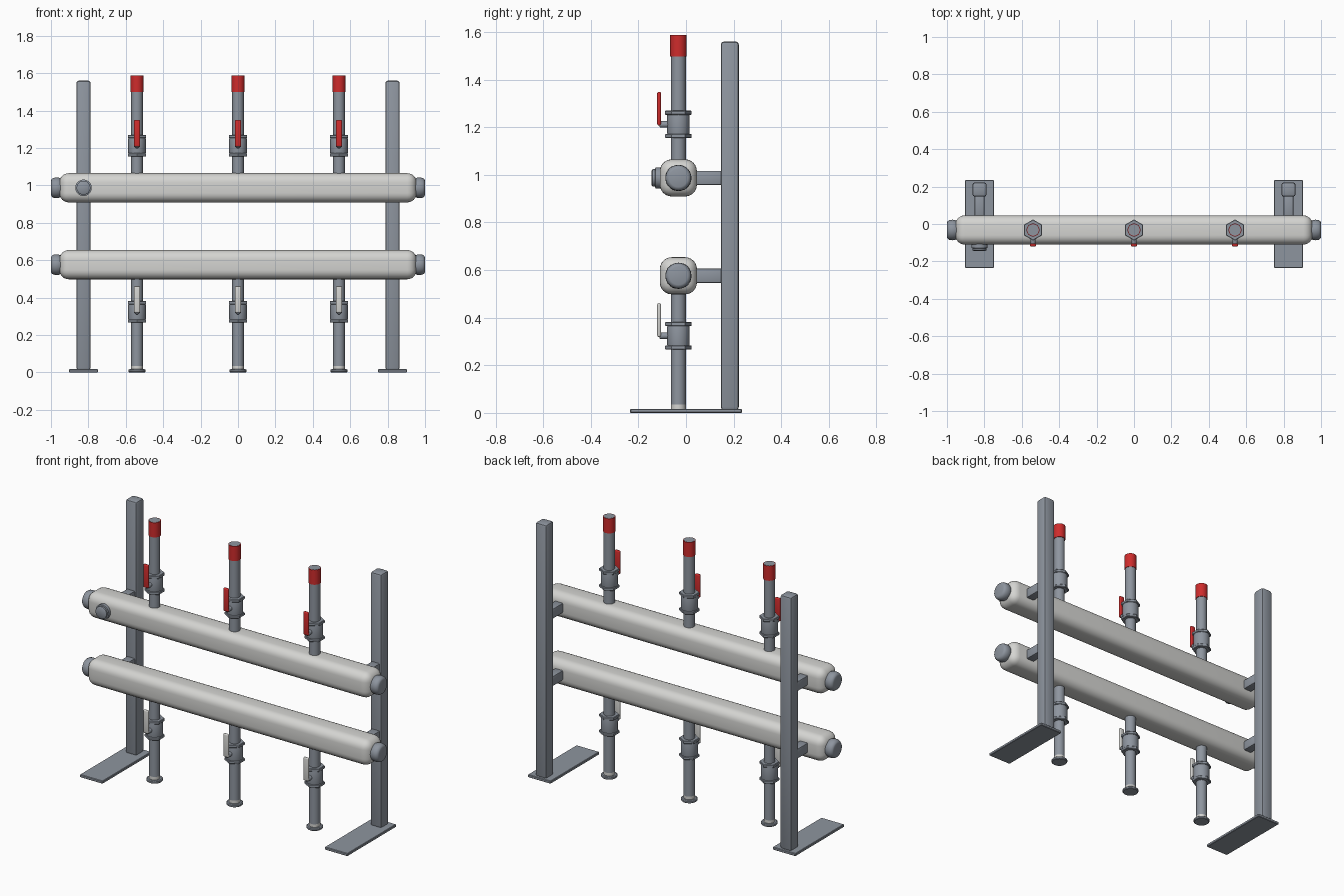
import bpy, bmesh, math
from mathutils import Matrix, Vector

if "Cube" in bpy.data.objects:
    bpy.data.objects.remove(bpy.data.objects["Cube"])


def material(name, rgb):
    m = bpy.data.materials.new(name)
    m.diffuse_color = (*rgb, 1)
    m.use_nodes = True
    m.node_tree.nodes["Principled BSDF"].inputs["Base Color"].default_value = m.diffuse_color
    return m


STEEL = material("steel grey", (0.27, 0.30, 0.345))
LIGHT = material("light grey", (0.66, 0.66, 0.64))
RED = material("red", (0.62, 0.025, 0.025))

Y = -0.032            # depth of the pipe centre line
TOP_Z, LOW_Z = 0.987, 0.576
POST_X = 0.826


def finish(name, bm, mat, smooth=True, angle=35):
    bmesh.ops.recalc_face_normals(bm, faces=bm.faces)
    me = bpy.data.meshes.new(name)
    bm.to_mesh(me)
    bm.free()
    ob = bpy.data.objects.new(name, me)
    bpy.context.collection.objects.link(ob)
    me.materials.append(mat)
    if smooth:
        bpy.ops.object.select_all(action='DESELECT')
        ob.select_set(True)
        bpy.context.view_layer.objects.active = ob
        bpy.ops.object.shade_smooth_by_angle(angle=math.radians(angle))
    return ob


def box(name, mat, x, y, z, bevel=0.0, segments=2):
    """Box from (min, max) ranges, with optional rounded edges."""
    bm = bmesh.new()
    bmesh.ops.create_cube(bm, size=1)
    for v in bm.verts:
        v.co = Vector([(r[0] + r[1]) / 2 + c * (r[1] - r[0])
                       for r, c in zip((x, y, z), v.co)])
    if bevel:
        bmesh.ops.bevel(bm, geom=bm.edges[:], offset=bevel, segments=segments,
                        profile=0.5, affect='EDGES')
    return finish(name, bm, mat, smooth=bevel > 0)


def turned(name, mat, origin, axis, profile, sides=28):
    """Closed solid turned from (radius, distance) pairs along an axis."""
    bm = bmesh.new()
    frame = Matrix.Translation(origin) @ \
        Vector(axis).to_track_quat('Z', 'Y').to_matrix().to_4x4()
    rings = []
    for r, d in profile:
        rings.append([bm.verts.new(frame @ Vector((
            r * math.sin(2 * math.pi * i / sides),
            r * math.cos(2 * math.pi * i / sides), d))) for i in range(sides)])
    for a, b in zip(rings, rings[1:]):
        for i in range(sides):
            j = (i + 1) % sides
            bm.faces.new((a[i], a[j], b[j], b[i]))
    bm.faces.new(rings[0])
    bm.faces.new(rings[-1])
    return finish(name, bm, mat, smooth=sides > 8)


def valve(prefix, x, z, handle_mat):
    """Ball valve: body, hexagonal nuts, stem and upright lever."""
    turned(prefix + "_valve_body", STEEL, (x, Y, z), (0, 0, 1),
           [(0.044, -0.05), (0.047, -0.038), (0.047, 0.038), (0.044, 0.05)])
    for side, dz in (("lower", -0.049), ("upper", 0.049)):
        turned(f"{prefix}_{side}_nut", STEEL, (x, Y, z + dz), (0, 0, 1),
               [(0.053, -0.009), (0.056, -0.006), (0.056, 0.006), (0.053, 0.009)],
               sides=6)
    turned(prefix + "_valve_stem", STEEL, (x, Y, z), (0, -1, 0),
           [(0.014, 0.03), (0.014, 0.074), (0.011, 0.079)], sides=16)
    box(prefix + "_lever", handle_mat, (x - 0.017, x + 0.017),
        (-0.121, -0.105), (z - 0.005, z + 0.137), 0.007, 3)


# Stand: posts, foot plates and brackets on both sides
for side, s in (("left", -1), ("right", 1)):
    px = s * POST_X
    box(side + "_foot_plate", STEEL, (px - 0.077, px + 0.077),
        (-0.235, 0.235), (0.0, 0.017), 0.003, 1)
    box(side + "_post", STEEL, (px - 0.038, px + 0.038),
        (0.146, 0.222), (0.012, 1.56), 0.013, 2)
    for level, z in (("upper", TOP_Z), ("lower", LOW_Z)):
        box(f"{side}_{level}_bracket", STEEL, (px - 0.027, px + 0.027),
            (0.03, 0.16), (z - 0.03, z + 0.03), 0.006, 2)

# Two rounded square headers with end plugs
for level, z in (("upper", TOP_Z), ("lower", LOW_Z)):
    box(level + "_header", LIGHT, (-0.955, 0.955),
        (Y - 0.078, Y + 0.078), (z - 0.078, z + 0.078), 0.05, 6)
    for side, s in (("left", -1), ("right", 1)):
        turned(f"{level}_{side}_end_plug", STEEL, (0, Y, z), (s, 0, 0),
               [(0.048, 0.945), (0.054, 0.958), (0.055, 0.972),
                (0.053, 0.987), (0.046, 0.997), (0.038, 1.0)])

# Port plug on the front of the upper header
turned("front_port_plug", STEEL, (-POST_X, Y, TOP_Z), (0, -1, 0),
       [(0.044, 0.07), (0.044, 0.096), (0.037, 0.098),
        (0.037, 0.108), (0.031, 0.112)])

# Three risers and three drops, each with a valve
for i, x in enumerate((-0.54, 0, 0.54), 1):
    turned(f"riser_{i}", STEEL, (x, Y, 0), (0, 0, 1),
           [(0.031, 1.03), (0.031, 1.588)])
    turned(f"riser_sleeve_{i}", RED, (x, Y, 0), (0, 0, 1),
           [(0.0345, 1.498), (0.0345, 1.587)])
    valve(f"riser_{i}", x, 1.212, RED)

    turned(f"drop_{i}", STEEL, (x, Y, 0), (0, 0, 1),
           [(0.031, 0.035), (0.031, 0.53)])
    turned(f"drop_neck_{i}", LIGHT, (x, Y, 0), (0, 0, 1),
           [(0.031, 0.012), (0.031, 0.036)])
    turned(f"drop_flange_{i}", STEEL, (x, Y, 0), (0, 0, 1),
           [(0.042, 0.0), (0.046, 0.004), (0.046, 0.013), (0.041, 0.017)])
    valve(f"drop_{i}", x, 0.324, LIGHT)
